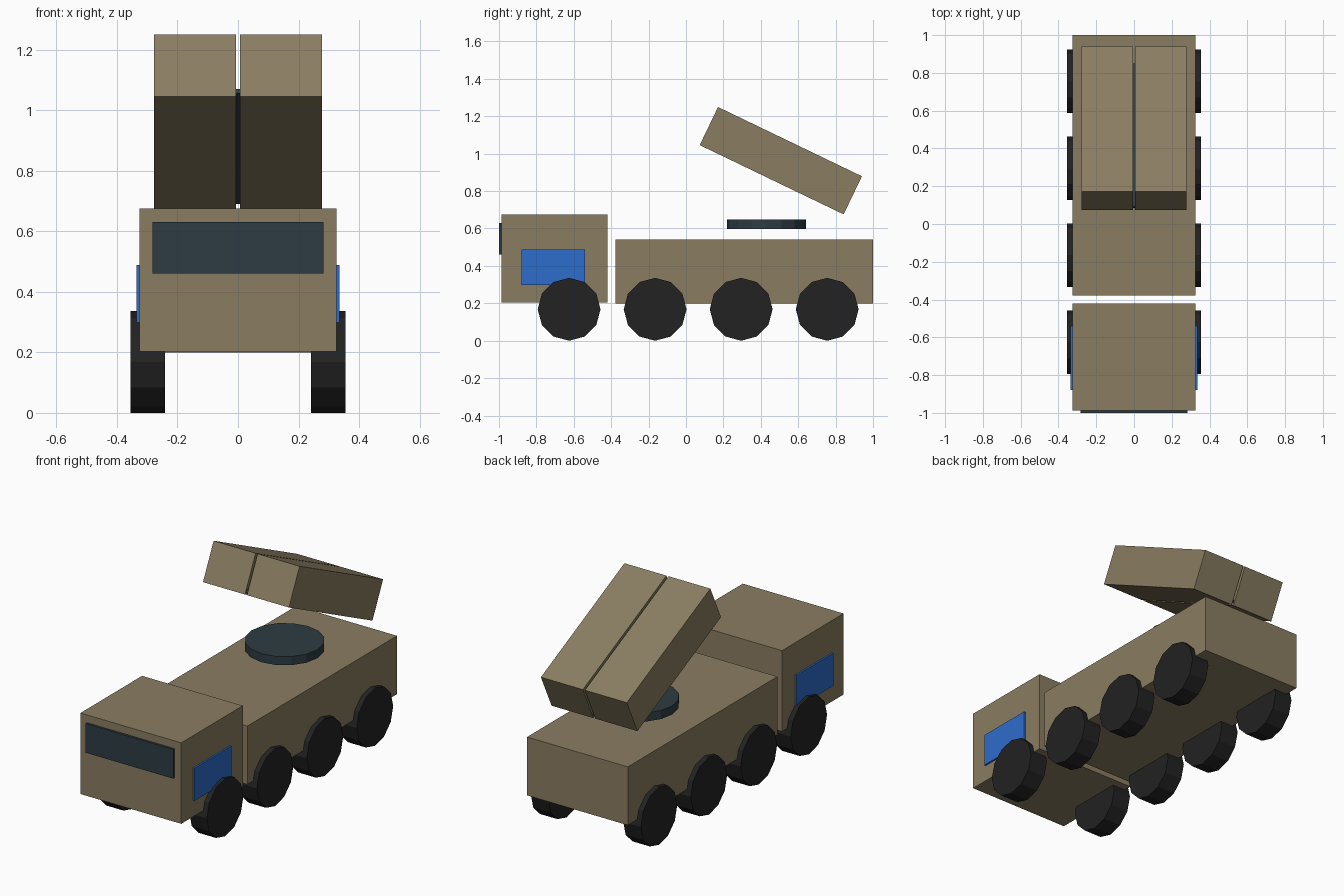
import bpy
import math
from mathutils import Matrix, Vector

cube = bpy.data.objects.get("Cube")
if cube:
    bpy.data.objects.remove(cube, do_unlink=True)


def make_material(name, rgb):
    mat = bpy.data.materials.new(name)
    mat.use_nodes = True
    color = (*rgb, 1.0)
    mat.diffuse_color = color
    mat.node_tree.nodes["Principled BSDF"].inputs["Base Color"].default_value = color
    return mat


TAN = make_material("desert tan", (0.254, 0.205, 0.121))
SLATE = make_material("dark slate", (0.027, 0.045, 0.055))
BLUE = make_material("window blue", (0.027, 0.150, 0.600))
BLACK = make_material("tyre black", (0.016, 0.016, 0.016))


def box(name, low, high, mat):
    """Axis-aligned box between two corners."""
    low, high = Vector(low), Vector(high)
    bpy.ops.mesh.primitive_cube_add(size=1, location=(low + high) / 2)
    obj = bpy.context.object
    obj.name = name
    obj.data.transform(Matrix.Diagonal((*(high - low), 1)))
    obj.data.materials.append(mat)
    return obj


def cylinder(name, sides, radius, depth, location, mat, rotation=(0, 0, 0)):
    bpy.ops.mesh.primitive_cylinder_add(vertices=sides, radius=radius, depth=depth,
                                        location=location, rotation=rotation)
    obj = bpy.context.object
    obj.name = name
    obj.data.materials.append(mat)
    return obj


# Cab, rear hull and windscreen
box("cab", (-0.325, -0.987, 0.203), (0.325, -0.42, 0.675), TAN)
box("hull", (-0.325, -0.378, 0.2), (0.325, 1.0, 0.54), TAN)
box("windscreen", (-0.283, -1.0, 0.46), (0.283, -0.98, 0.63), SLATE)

# Turntable floating above the hull
cylinder("turntable", 16, 0.212, 0.05, (0, 0.43, 0.622), SLATE)

# Frame for the tilted launcher, raised towards the front
tilt = Matrix.Translation((0, 0.507, 0.9625)) @ Matrix.Rotation(math.radians(-25.7), 4, "X")

for side, label in ((1, "left"), (-1, "right")):
    # Door windows
    box(label + "_window", (side * 0.32, -0.88, 0.298), (side * 0.335, -0.54, 0.488), BLUE)

    # Launch pods
    pod = box(label + "_launch_pod", (side * 0.0065, -0.427, -0.113),
              (side * 0.277, 0.427, 0.113), TAN)
    pod.matrix_world = tilt @ pod.matrix_basis

    # Wheels
    for i in range(4):
        cylinder(f"{label}_wheel_{i + 1}", 12, 0.168, 0.113,
                 (side * 0.298, -0.625 + 0.46 * i, 0.168), BLACK, (0, math.pi / 2, 0))

# Rail in the gap between the pods
rail = box("pod_rail", (-0.0065, -0.42, -0.1), (0.0065, 0.42, -0.083), SLATE)
rail.matrix_world = tilt @ rail.matrix_basis

# Consistent outward normals
for obj in bpy.context.scene.objects:
    if obj.type == "MESH":
        bpy.context.view_layer.objects.active = obj
        bpy.ops.object.mode_set(mode="EDIT")
        bpy.ops.mesh.select_all(action="SELECT")
        bpy.ops.mesh.normals_make_consistent(inside=False)
        bpy.ops.object.mode_set(mode="OBJECT")
